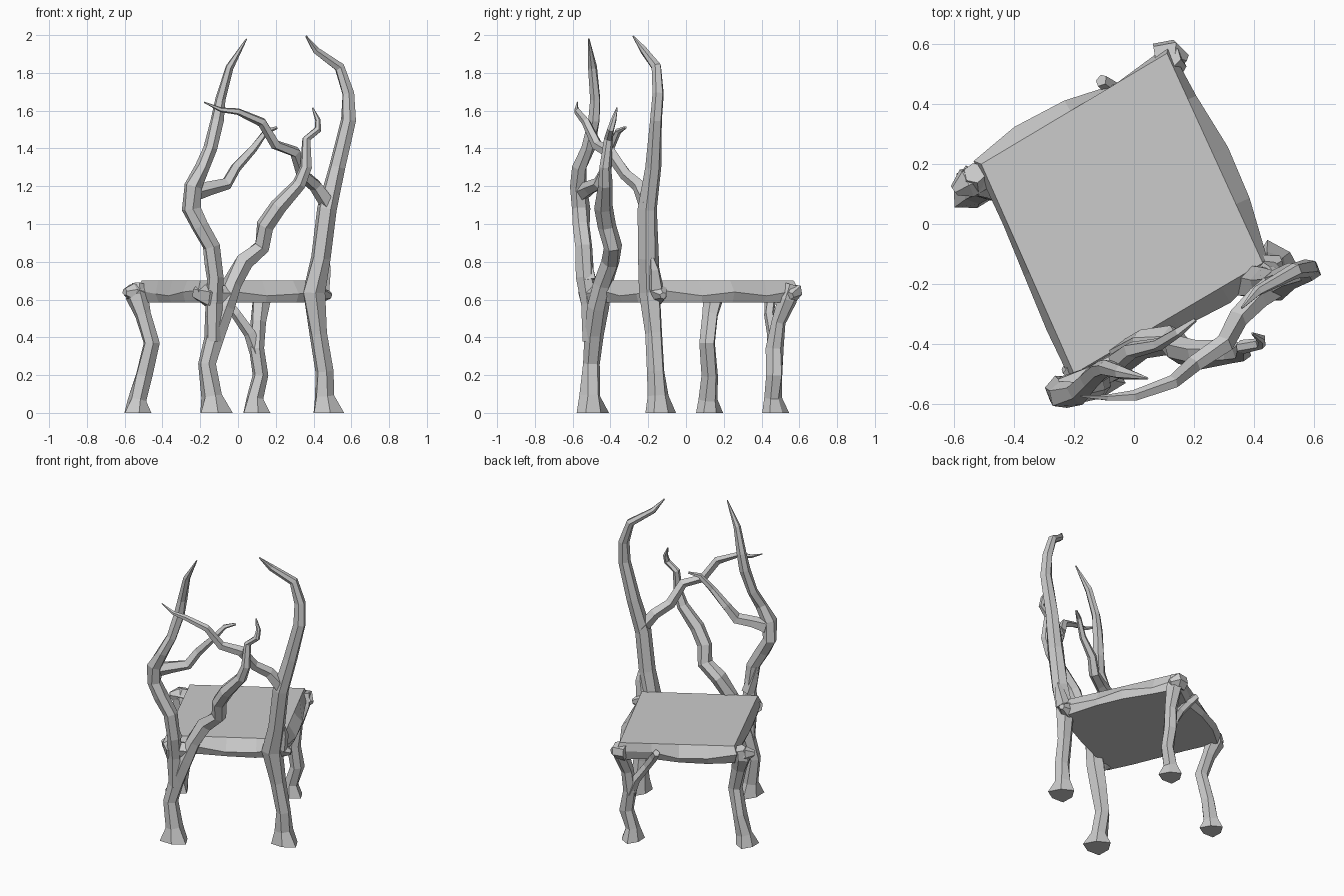
import bpy, bmesh, math, random
from mathutils import Vector

random.seed(4)


def finish(name, bm):
    bmesh.ops.recalc_face_normals(bm, faces=bm.faces)
    mesh = bpy.data.meshes.new(name)
    bm.to_mesh(mesh)
    bm.free()
    obj = bpy.data.objects.new(name, mesh)
    bpy.context.collection.objects.link(obj)
    return obj


def limb(name, path, sides=6, foot=False):
    """Knotty faceted tube along (x, y, z, radius) points."""
    pts = [Vector(p[:3]) for p in path]
    bm = bmesh.new()
    rings = []
    u = Vector((1, 0, 0))
    prev = None
    for i, p in enumerate(pts):
        t = (pts[min(i + 1, len(pts) - 1)] - pts[max(i - 1, 0)]).normalized()
        if foot and i == 0:
            t = Vector((0, 0, 1))
        if prev is None:
            u = t.orthogonal().normalized()
        else:
            u = prev.rotation_difference(t) @ u
        prev = t
        v = t.cross(u)
        ring = []
        for k in range(sides):
            a = 2 * math.pi * k / sides
            r = path[i][3] * random.uniform(0.85, 1.15)
            if foot and i == 0:
                r = path[i][3] * (1.12 if k % 2 else 0.85)
            ring.append(bm.verts.new(p + r * (math.cos(a) * u + math.sin(a) * v)))
        rings.append(ring)
    for a, b in zip(rings, rings[1:]):
        for k in range(sides):
            n = (k + 1) % sides
            bm.faces.new((a[k], a[n], b[n], b[k]))
    bm.faces.new(rings[0])
    bm.faces.new(rings[-1])
    return finish(name, bm)


# Seat: flat top quad, irregular bulging rim, smaller underside
top = [(0.11, 0.57), (-0.51, 0.20), (-0.20, -0.50), (0.43, -0.13)]
bulge = [(0.0, 0.04, 0.05), (0.015, 0.02, 0.025), (0.03, 0.05, 0.06), (0.05, 0.055, 0.03)]
heights = [(0.64, 0.62, 0.63), (0.63, 0.62, 0.64), (0.64, 0.62, 0.63), (0.62, 0.64, 0.62)]
bm = bmesh.new()
rim_top, rim_mid, rim_low = [], [], []
for c in range(4):
    a, b = Vector(top[c]), Vector(top[(c + 1) % 4])
    e = (b - a).normalized()
    out = Vector((-e.y, e.x))
    if out.dot((a + b) / 2) < 0:
        out = -out
    corner = a * 1.05
    stations = [(a, corner, 0.65)]
    for f, d, z in zip((0.28, 0.52, 0.78), bulge[c], heights[c]):
        p = a.lerp(b, f)
        stations.append((p, p + out * d, z))
    for p, q, z in stations:
        rim_top.append(bm.verts.new((p.x, p.y, 0.70)))
        rim_mid.append(bm.verts.new((q.x, q.y, z)))
        rim_low.append(bm.verts.new((q.x * 0.96, q.y * 0.96, 0.585)))
for lo, hi in ((rim_low, rim_mid), (rim_mid, rim_top)):
    for k in range(16):
        n = (k + 1) % 16
        bm.faces.new((lo[k], lo[n], hi[n], hi[k]))
bm.faces.new(rim_top)
bm.faces.new(rim_low)
finish("seat", bm)

# Rear legs and the forked brace
limb("rear_leg_left", [(-0.54, 0.115, 0, 0.075), (-0.53, 0.115, 0.07, 0.05), (-0.50, 0.13, 0.20, 0.045),
                       (-0.46, 0.115, 0.37, 0.043), (-0.50, 0.13, 0.52, 0.045),
                       (-0.53, 0.15, 0.62, 0.06), (-0.53, 0.17, 0.68, 0.035)], foot=True)
limb("rear_leg_right", [(0.09, 0.465, 0, 0.075), (0.09, 0.46, 0.08, 0.048), (0.12, 0.47, 0.20, 0.045),
                        (0.10, 0.47, 0.34, 0.045), (0.11, 0.49, 0.48, 0.042),
                        (0.12, 0.54, 0.60, 0.05), (0.12, 0.56, 0.68, 0.035)], foot=True)
limb("rear_leg_brace", [(0.10, 0.47, 0.32, 0.038), (0.06, 0.46, 0.42, 0.033), (-0.01, 0.44, 0.52, 0.03),
                        (-0.07, 0.45, 0.60, 0.03), (-0.11, 0.48, 0.65, 0.025)], 5)

# Right back post with its hooked tip and long cross branch
limb("right_back_post", [(0.47, -0.145, 0, 0.085), (0.46, -0.15, 0.09, 0.055), (0.455, -0.155, 0.22, 0.048),
                         (0.425, -0.17, 0.42, 0.052), (0.395, -0.19, 0.64, 0.06), (0.44, -0.20, 0.82, 0.052),
                         (0.475, -0.20, 1.08, 0.052), (0.525, -0.175, 1.30, 0.042), (0.585, -0.16, 1.55, 0.036),
                         (0.58, -0.15, 1.69, 0.032), (0.535, -0.155, 1.83, 0.028),
                         (0.41, -0.225, 1.92, 0.019), (0.36, -0.28, 1.995, 0.004)], foot=True)
limb("right_cross_branch", [(0.48, -0.20, 1.10, 0.045), (0.41, -0.25, 1.20, 0.04), (0.345, -0.32, 1.26, 0.035),
                            (0.30, -0.40, 1.38, 0.032), (0.20, -0.47, 1.42, 0.03), (0.13, -0.53, 1.54, 0.026),
                            (0.0, -0.575, 1.595, 0.018), (-0.09, -0.58, 1.605, 0.012),
                            (-0.18, -0.575, 1.645, 0.003)], 5)
limb("right_post_knot", [(0.44, -0.16, 0.66, 0.05), (0.465, -0.17, 0.76, 0.03), (0.475, -0.18, 0.82, 0.012)], 5)

# Left front leg rising into the leaning middle branch
limb("left_front_leg", [(-0.125, -0.505, 0, 0.09), (-0.135, -0.505, 0.09, 0.055), (-0.165, -0.505, 0.26, 0.046),
                        (-0.125, -0.49, 0.42, 0.055), (-0.075, -0.47, 0.56, 0.058), (-0.03, -0.44, 0.68, 0.052),
                        (0.03, -0.395, 0.80, 0.05), (0.125, -0.39, 0.88, 0.046), (0.145, -0.42, 0.99, 0.046),
                        (0.215, -0.435, 1.09, 0.046), (0.325, -0.43, 1.21, 0.038), (0.36, -0.43, 1.30, 0.03),
                        (0.36, -0.41, 1.45, 0.024), (0.425, -0.40, 1.50, 0.02),
                        (0.425, -0.385, 1.55, 0.015), (0.395, -0.365, 1.615, 0.004)], foot=True)

# Left back post with its side twig
limb("left_back_post", [(-0.13, -0.50, 0.38, 0.045), (-0.125, -0.51, 0.58, 0.052), (-0.12, -0.53, 0.72, 0.048),
                        (-0.14, -0.54, 0.88, 0.042), (-0.20, -0.555, 0.99, 0.045), (-0.25, -0.56, 1.08, 0.05),
                        (-0.235, -0.57, 1.20, 0.048), (-0.185, -0.56, 1.30, 0.04), (-0.145, -0.52, 1.40, 0.036),
                        (-0.11, -0.485, 1.55, 0.032), (-0.09, -0.48, 1.66, 0.028),
                        (-0.045, -0.495, 1.83, 0.022), (0.045, -0.515, 1.98, 0.004)])
limb("left_side_twig", [(-0.23, -0.55, 1.17, 0.045), (-0.15, -0.51, 1.19, 0.036), (-0.06, -0.46, 1.21, 0.035),
                        (-0.01, -0.42, 1.30, 0.03), (0.08, -0.40, 1.40, 0.022),
                        (0.15, -0.36, 1.49, 0.016), (0.205, -0.32, 1.51, 0.008)], 5)
limb("left_post_knot", [(-0.12, -0.51, 0.70, 0.045), (-0.145, -0.53, 0.80, 0.035), (-0.175, -0.535, 0.90, 0.012)], 5)

# Gnarled knots where the limbs meet the seat corners
limb("left_corner_knot", [(-0.50, 0.16, 0.63, 0.04), (-0.56, 0.14, 0.64, 0.05), (-0.60, 0.11, 0.64, 0.02)])
limb("rear_corner_knot", [(0.07, 0.56, 0.64, 0.05), (0.13, 0.57, 0.64, 0.045), (0.17, 0.55, 0.62, 0.02)])
limb("right_corner_knot", [(0.36, -0.18, 0.64, 0.05), (0.44, -0.14, 0.63, 0.05), (0.49, -0.12, 0.62, 0.02)])
limb("front_corner_knot", [(-0.22, -0.46, 0.64, 0.04), (-0.15, -0.50, 0.62, 0.065), (-0.06, -0.46, 0.62, 0.05)])
